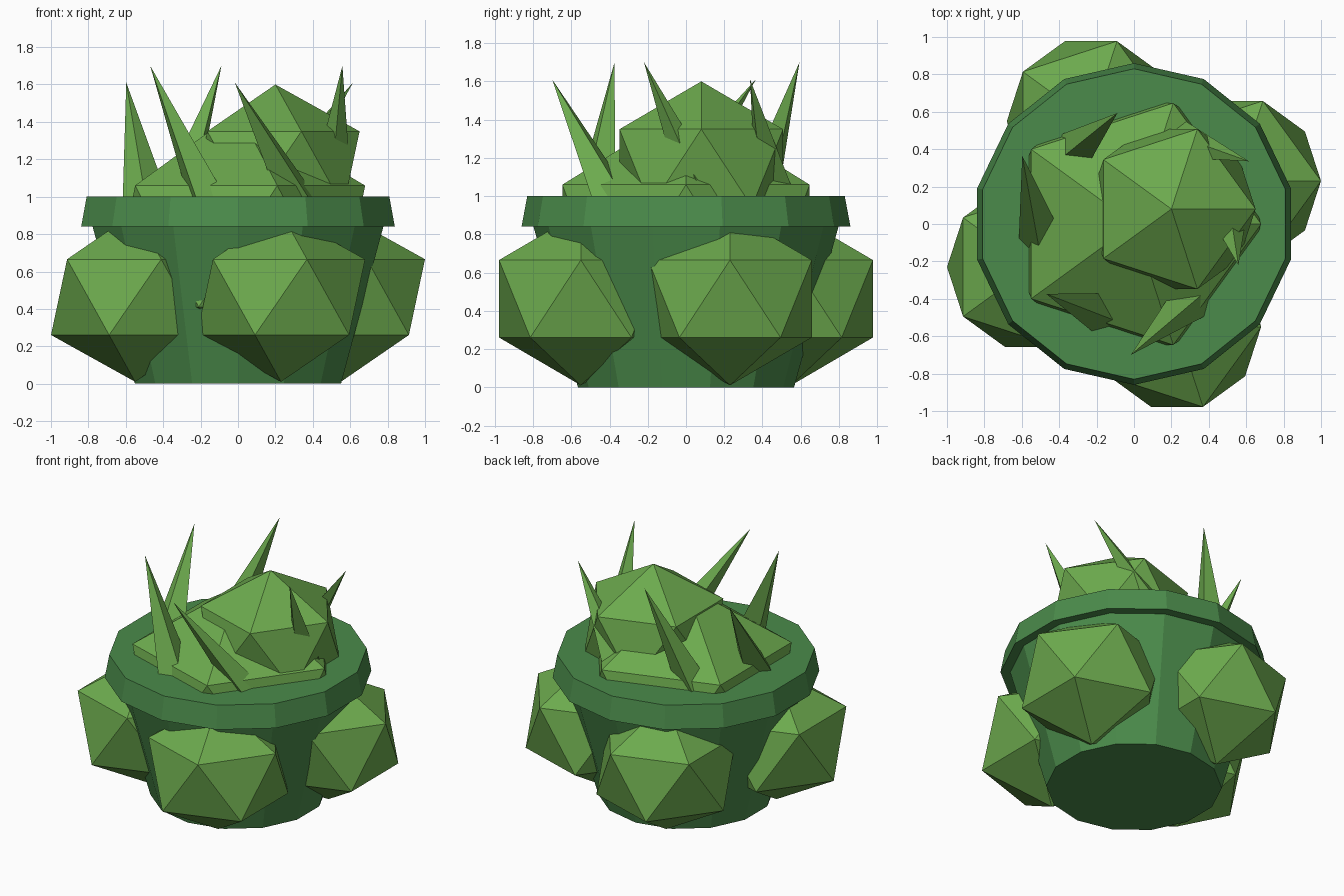
import bpy, bmesh
from math import sin, cos, radians
from mathutils import Matrix

if "Cube" in bpy.data.objects:
    bpy.data.objects.remove(bpy.data.objects["Cube"])


def material(name, rgb):
    m = bpy.data.materials.new(name)
    m.diffuse_color = (*rgb, 1)
    m.use_nodes = True
    m.node_tree.nodes["Principled BSDF"].inputs["Base Color"].default_value = m.diffuse_color
    return m


POT = material("pot_green", (0.07, 0.26, 0.07))
LEAF = material("leaf_green", (0.15, 0.40, 0.075))


def finish(bm, name, mat):
    bmesh.ops.recalc_face_normals(bm, faces=bm.faces)
    me = bpy.data.meshes.new(name)
    bm.to_mesh(me)
    bm.free()
    me.materials.append(mat)
    ob = bpy.data.objects.new(name, me)
    bpy.context.collection.objects.link(ob)
    return ob


def polar(r, deg, z):
    return (r * cos(radians(deg)), r * sin(radians(deg)), z)


def lathe(name, profile, sides, mat):
    """Faceted solid of revolution with one corner on +y."""
    bm = bmesh.new()
    rings = [[bm.verts.new(polar(r, 90 + 360 * i / sides, z)) for i in range(sides)]
             for r, z in profile]
    for a, b in zip(rings, rings[1:]):
        for i in range(sides):
            j = (i + 1) % sides
            bm.faces.new((a[i], a[j], b[j], b[i]))
    bm.faces.new(rings[0])
    bm.faces.new(rings[-1])
    return finish(bm, name, mat)


def blob(name, centre, radius, z_scale):
    bm = bmesh.new()
    bmesh.ops.create_icosphere(bm, subdivisions=1, radius=radius)
    bmesh.ops.transform(bm, matrix=Matrix.Translation(centre) @ Matrix.Diagonal((1, 1, z_scale, 1)),
                        verts=bm.verts)
    return finish(bm, name, LEAF)


def spike(name, base, tip, radius, turn):
    bm = bmesh.new()
    ring = []
    for i in range(4):
        x, y, z = polar(radius, turn + 90 * i, 0)
        ring.append(bm.verts.new((base[0] + x, base[1] + y, base[2])))
    apex = bm.verts.new(tip)
    bm.faces.new(ring)
    for i in range(4):
        bm.faces.new((ring[i], ring[(i + 1) % 4], apex))
    return finish(bm, name, LEAF)


# Tapered pot and its rim
lathe("pot_body", [(0.565, 0), (0.80, 0.85)], 14, POT)
lathe("pot_rim", [(0.86, 0.84), (0.83, 1.0)], 14, POT)

# Four leafy lumps around the pot
for k in range(4):
    blob(f"side_leaf_{k + 1}", polar(0.596, 22.7 + 90 * k, 0.463), 0.503, 0.9)

# Foliage mound and the smaller clump on top
blob("foliage_mound", (0, 0, 0.735), 0.76, 0.955)
blob("foliage_top", (0.2, 0.08, 1.147), 0.503, 0.9)

# Six leaning spikes, alternating tall and wide-leaning
for k in range(3):
    turn = 120 * k
    spike(f"tall_spike_{k + 1}", polar(0.5, 13 + turn, 0.95),
          polar(0.6, -21.5 + turn, 1.70), 0.125, turn)
    spike(f"leaning_spike_{k + 1}", polar(0.5, 73 + turn, 0.95),
          polar(0.70, 28.6 + turn, 1.61), 0.13, 60 + turn)
